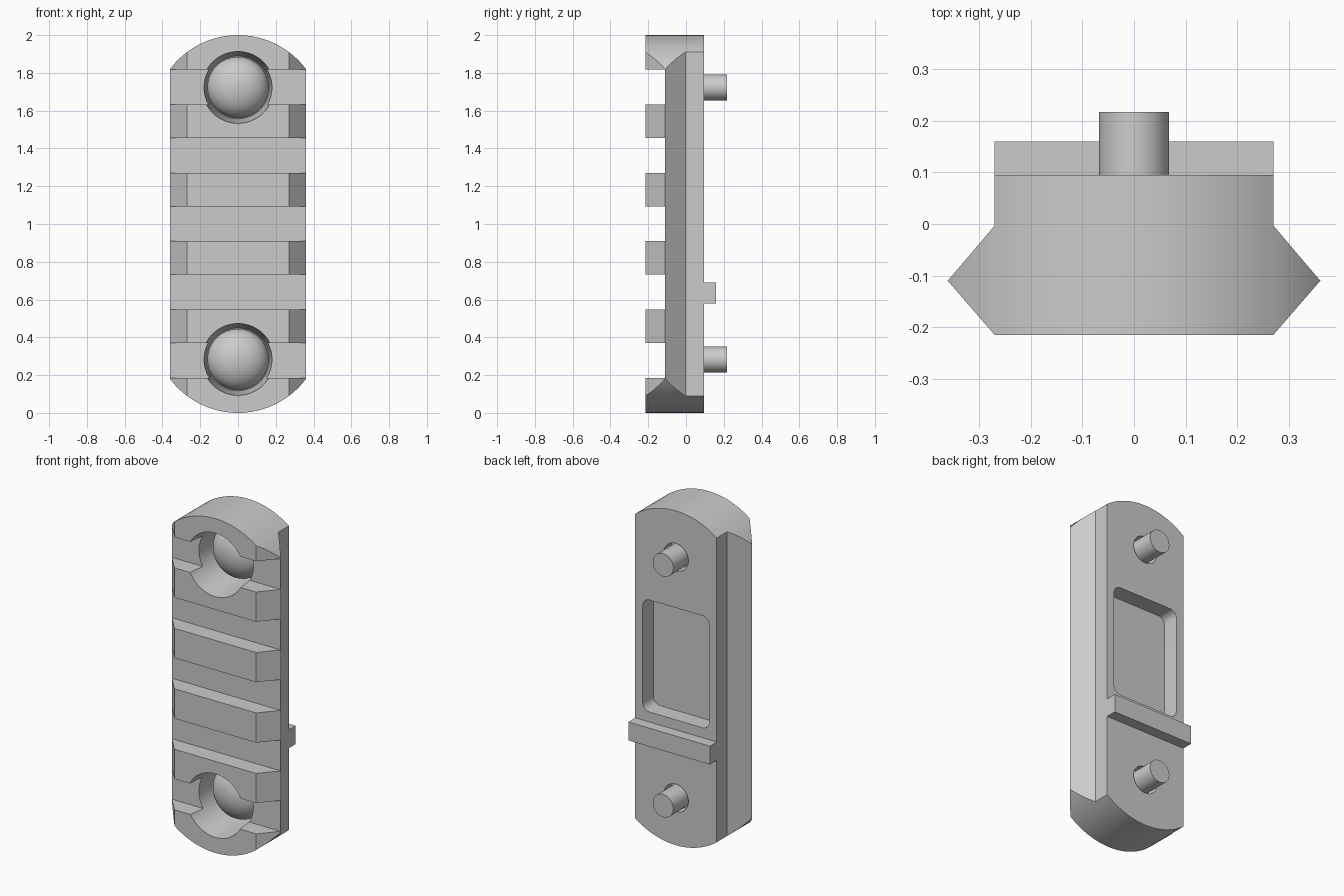
import bpy, bmesh, math

if "Cube" in bpy.data.objects:
    bpy.data.objects.remove(bpy.data.objects["Cube"])

Z_SCREWS = (0.283, 1.723)


def prism(name, pts, a, b, axis):
    """Extrude a 2D outline from a to b along axis 'y' (x,z pts) or 'z' (x,y pts)."""
    bm = bmesh.new()
    place = (lambda p, t: (p[0], t, p[1])) if axis == 'y' else (lambda p, t: (p[0], p[1], t))
    lo = [bm.verts.new(place(p, a)) for p in pts]
    hi = [bm.verts.new(place(p, b)) for p in pts]
    bm.faces.new(lo)
    bm.faces.new(hi)
    n = len(pts)
    for i in range(n):
        bm.faces.new((lo[i], lo[(i + 1) % n], hi[(i + 1) % n], hi[i]))
    return finish(name, bm)


def lathe(name, profile, z, n=64):
    """Closed solid turned about a y-directed axis at height z; profile is (radius, y)."""
    bm = bmesh.new()
    rings = []
    for r, y in profile:
        rings.append([bm.verts.new((r * math.cos(2 * math.pi * i / n), y,
                                    z + r * math.sin(2 * math.pi * i / n))) for i in range(n)])
    for p, q in zip(rings, rings[1:]):
        for i in range(n):
            bm.faces.new((p[i], p[(i + 1) % n], q[(i + 1) % n], q[i]))
    bm.faces.new(rings[0])
    bm.faces.new(rings[-1])
    return finish(name, bm)


def finish(name, bm):
    bmesh.ops.recalc_face_normals(bm, faces=bm.faces)
    me = bpy.data.meshes.new(name)
    bm.to_mesh(me)
    bm.free()
    ob = bpy.data.objects.new(name, me)
    bpy.context.collection.objects.link(ob)
    return ob


def boolean(target, cutter, op='DIFFERENCE'):
    m = target.modifiers.new(op, 'BOOLEAN')
    m.operation, m.solver, m.object = op, 'EXACT', cutter
    bpy.context.view_layer.objects.active = target
    bpy.ops.object.modifier_apply(modifier=m.name)
    bpy.data.objects.remove(cutter)


def box_pts(x, z0, z1):
    return [(-x, z0), (x, z0), (x, z1), (-x, z1)]


def smooth(ob):
    bpy.ops.object.select_all(action='DESELECT')
    ob.select_set(True)
    bpy.context.view_layer.objects.active = ob
    bpy.ops.object.shade_smooth_by_angle(angle=math.radians(25))


# Rail bar with dovetail cross-section
half = [(0.27, 0.095), (0.27, -0.003), (0.361, -0.11), (0.27, -0.215)]
rail = prism("rail_body", half + [(-x, y) for x, y in reversed(half)], -0.05, 2.05, 'z')

# Rounded ends
R, A = 0.45, math.asin(0.40 / 0.45)
arc = [(R * math.sin(A - 2 * A * i / 40), R * math.cos(A - 2 * A * i / 40)) for i in range(41)]
outline = [(x, 2 - R + c) for x, c in arc] + [(-x, R - c) for x, c in arc]
boolean(rail, prism("end_outline", outline, -0.4, 0.4, 'y'), 'INTERSECT')

# Five cross slots
for i in range(5):
    z = 0.278 + i * 0.3617
    boolean(rail, prism("slot", box_pts(0.5, z - 0.092, z + 0.092), -0.4, -0.112, 'y'))

# Tapered screw recesses and clearance holes
for z in Z_SCREWS:
    boolean(rail, lathe("recess", [(0.195, -0.265), (0.166, 0.03), (0.082, 0.03), (0.082, 0.2)], z))

# Rounded pocket in the back
pocket = []
for cx, cz, a0 in ((1, 1, 0), (-1, 1, 90), (-1, -1, 180), (1, -1, 270)):
    for k in range(9):
        a = math.radians(a0 + k * 11.25)
        pocket.append((cx * 0.175 + 0.045 * math.cos(a), 1.085 + cz * 0.29 + 0.045 * math.sin(a)))
boolean(rail, prism("pocket", pocket, -0.005, 0.3, 'y'))
smooth(rail)

# Recoil lug across the back
prism("cross_lug", box_pts(0.27, 0.58, 0.69), 0.09, 0.16, 'y')

# Domed screws with their shanks showing at the back
for name, z in zip(("lower_screw", "upper_screw"), Z_SCREWS):
    dome = [(0.162 * math.sin(t), 0.02 - 0.115 * math.cos(t))
            for t in (math.radians(3 + 87 * k / 14) for k in range(15))]
    smooth(lathe(name, dome + [(0.162, 0.03), (0.068, 0.03), (0.068, 0.217)], z))
